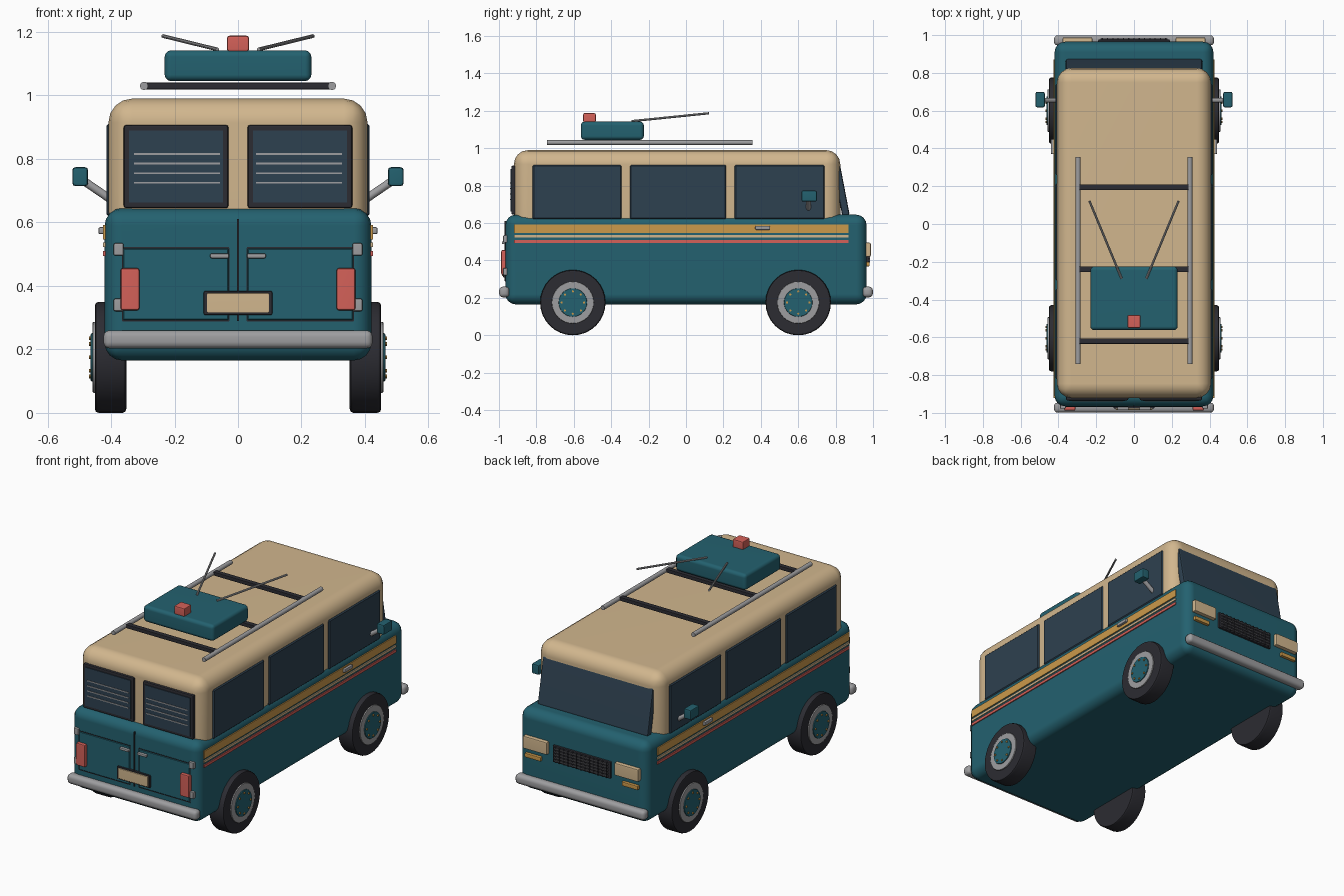
import bpy, bmesh, math
from mathutils import Vector, Matrix

cube = bpy.data.objects.get("Cube")
if cube:
    bpy.data.objects.remove(cube, do_unlink=True)


def material(name, rgb):
    m = bpy.data.materials.new(name)
    m.use_nodes = True
    m.diffuse_color = (*rgb, 1)
    bsdf = next(n for n in m.node_tree.nodes if n.type == 'BSDF_PRINCIPLED')
    bsdf.inputs["Base Color"].default_value = (*rgb, 1)
    bsdf.inputs["Roughness"].default_value = 0.6
    return m


TEAL = material("teal paint", (0.017, 0.12, 0.16))
CREAM = material("cream paint", (0.64, 0.47, 0.27))
GLASS = material("dark glass", (0.027, 0.052, 0.08))
BLACK = material("black rubber", (0.025, 0.025, 0.032))
STEEL = material("grey metal", (0.34, 0.34, 0.35))
SLAT = material("dark metal", (0.09, 0.09, 0.1))
ORANGE = material("orange trim", (0.6, 0.32, 0.07))
RED = material("red plastic", (0.66, 0.12, 0.1))


def finish(name, bm, mat, angle=35):
    bmesh.ops.recalc_face_normals(bm, faces=bm.faces)
    mesh = bpy.data.meshes.new(name)
    bm.to_mesh(mesh)
    bm.free()
    ob = bpy.data.objects.new(name, mesh)
    bpy.context.collection.objects.link(ob)
    mesh.materials.append(mat)
    bpy.ops.object.select_all(action='DESELECT')
    ob.select_set(True)
    bpy.context.view_layer.objects.active = ob
    bpy.ops.object.shade_smooth_by_angle(angle=math.radians(angle))
    wn = ob.modifiers.new("Even shading", 'WEIGHTED_NORMAL')
    wn.keep_sharp = True
    return ob


def box(name, mat, xs, ys, zs, bevel=0.0, segments=2, tilt=0.0):
    """Rounded box between pairs of limits, optionally tilted about x."""
    lo, hi = map(Vector, zip(*[sorted(p) for p in (xs, ys, zs)]))
    size, centre = hi - lo, (lo + hi) / 2
    bm = bmesh.new()
    bmesh.ops.create_cube(bm, size=1)
    bmesh.ops.scale(bm, vec=size, verts=bm.verts)
    if bevel:
        bmesh.ops.bevel(bm, geom=bm.edges[:], offset=bevel, segments=segments,
                        profile=0.5, affect='EDGES', clamp_overlap=True)
    bm.transform(Matrix.Translation(centre) @ Matrix.Rotation(tilt, 4, 'X'))
    return finish(name, bm, mat)


def rod(name, mat, a, b, radius, sides=12, bevel=0.0):
    """Cylinder between two points, with optional rounded rims."""
    a, b = Vector(a), Vector(b)
    bm = bmesh.new()
    bmesh.ops.create_cone(bm, cap_ends=True, segments=sides, radius1=radius,
                          radius2=radius, depth=(b - a).length)
    if bevel:
        rims = [e for e in bm.edges if abs(e.verts[0].co.z - e.verts[1].co.z) < 1e-5]
        bmesh.ops.bevel(bm, geom=rims, offset=bevel, segments=2, profile=0.5,
                        affect='EDGES')
    turn = (b - a).to_track_quat('Z', 'Y').to_matrix().to_4x4()
    bm.transform(Matrix.Translation((a + b) / 2) @ turn)
    return finish(name, bm, mat)


# Body shells
box("lower_body", TEAL, (-.42, .42), (-.965, .965), (.165, .645), .055, 4)
box("cabin", CREAM, (-.408, .408), (-.92, .825), (.56, .99), .075, 4)
box("windscreen", GLASS, (-.362, .362), (.81, .85), (.635, .91), .012, 2, tilt=.19)

# Bumpers, both ends
for end, y in (("tail", -.972), ("nose", .972)):
    box(end + "_bumper", STEEL, (-.424, .424), (y - .027, y + .027), (.203, .26), .02, 3)

for side, s in (("left", 1), ("right", -1)):
    # Side glass
    for i, ys in enumerate(((-.82, -.345), (-.3, .215), (.26, .74))):
        box(f"{side}_window_{i}", GLASS, (s * .38, s * .415), ys, (.62, .91), .006, 1)

    # Painted side stripes
    for label, mat, zs in (("wide", ORANGE, (.546, .592)), ("middle", CREAM, (.522, .536)),
                           ("low", RED, (.494, .51))):
        box(f"{side}_{label}_stripe", mat, (s * .418, s * .426), (-.92, .87), zs)

    # Side door handle
    box(side + "_door_handle", STEEL, (s * .42, s * .44), (.37, .45), (.563, .585), .006)

    # Mirror on its arm
    rod(side + "_mirror_arm", STEEL, (s * .4, .655, .672), (s * .485, .655, .73), .013)
    box(side + "_mirror", TEAL, (s * .472, s * .522), (.617, .7), (.714, .774), .01)

    # Wheels
    for end, y in (("tail", -.605), ("nose", .6)):
        pre = f"{side}_{end}_"

        def disc(part, mat, x0, x1, r, bevel=0.0):
            rod(pre + part, mat, (s * x0, y, .175), (s * x1, y, .175), r, 32, bevel)
        disc("tyre", BLACK, .352, .451, .175, .012)
        disc("rim", STEEL, .44, .458, .112, .004)
        disc("hub", TEAL, .45, .464, .076, .004)
        for k in range(8):
            t = k * math.tau / 8
            p = (y + .06 * math.cos(t), .175 + .06 * math.sin(t))
            rod(f"{pre}bolt_{k}", ORANGE, (s * .46, *p), (s * .469, *p), .006, 8)

    # Tail window with frame and heating lines
    box(side + "_tail_frame", BLACK, (s * .03, s * .36), (-.934, -.9), (.645, .907), .008)
    box(side + "_tail_glass", GLASS, (s * .047, s * .343), (-.938, -.92), (.663, .89))
    for k in range(4):
        z = .725 + .03 * k
        box(f"{side}_heating_line_{k}", STEEL, (s * .057, s * .328), (-.941, -.93),
            (z - .003, z + .003))

    # Tail door panel, seams, handle and hinges
    for k, z in enumerate((.29, .52)):
        box(f"{side}_door_seam_{k}", BLACK, (s * .028, s * .364), (-.967, -.95),
            (z - .002, z + .002))
    for k, x in enumerate((.028, .364)):
        box(f"{side}_door_edge_{k}", BLACK, (s * (x - .002), s * (x + .002)), (-.967, -.95),
            (.29, .52))
    box(side + "_door_panel", TEAL, (s * .03, s * .362), (-.969, -.95), (.292, .518), .003, 1)
    box(side + "_tail_handle", STEEL, (s * .028, s * .088), (-.985, -.96), (.487, .502), .005)
    for k, z in enumerate((.34, .515)):
        box(f"{side}_hinge_{k}", STEEL, (s * .36, s * .392), (-.978, -.94), (z - .02, z + .02), .006)

    # Lamps
    box(side + "_tail_lamp", RED, (s * .31, s * .37), (-.988, -.95), (.323, .456), .008)
    box(side + "_headlamp", CREAM, (s * .22, s * .378), (.94, .988), (.42, .495), .008)
    box(side + "_indicator", ORANGE, (s * .265, s * .37), (.94, .982), (.368, .393), .005)

    # Roof rail and aerial
    rod(side + "_roof_rail", STEEL, (s * .296, -.742, 1.03), (s * .296, .356, 1.03), .013)
    rod(side + "_aerial", STEEL, (s * .065, -.29, 1.145), (s * .236, .122, 1.187), .006, 8)

# Tail door split and number plate
box("door_split", BLACK, (-.003, .003), (-.971, -.94), (.29, .61))
box("plate_frame", BLACK, (-.108, .108), (-.978, -.95), (.308, .384), .005)
box("plate", CREAM, (-.098, .098), (-.984, -.96), (.316, .377), .003)

# Grille
box("grille", BLACK, (-.19, .19), (.94, .977), (.385, .485), .006)
for k in range(5):
    z = .4 + k * .0175
    box(f"grille_slat_{k}", SLAT, (-.178, .178), (.96, .983), (z - .004, z + .004))
for k in range(13):
    x = -.168 + k * .028
    box(f"grille_bar_{k}", BLACK, (x - .003, x + .003), (.96, .985), (.39, .48))

# Roof rack bars, storage box and beacon
for k, y in enumerate((-.62, -.24, .195)):
    box(f"rack_bar_{k}", BLACK, (-.3, .3), (y - .015, y + .015), (1.019, 1.041), .004)
box("roof_box", TEAL, (-.231, .231), (-.562, -.225), (1.045, 1.142), .02, 3)
box("beacon", RED, (-.035, .035), (-.55, -.482), (1.138, 1.188), .008)
